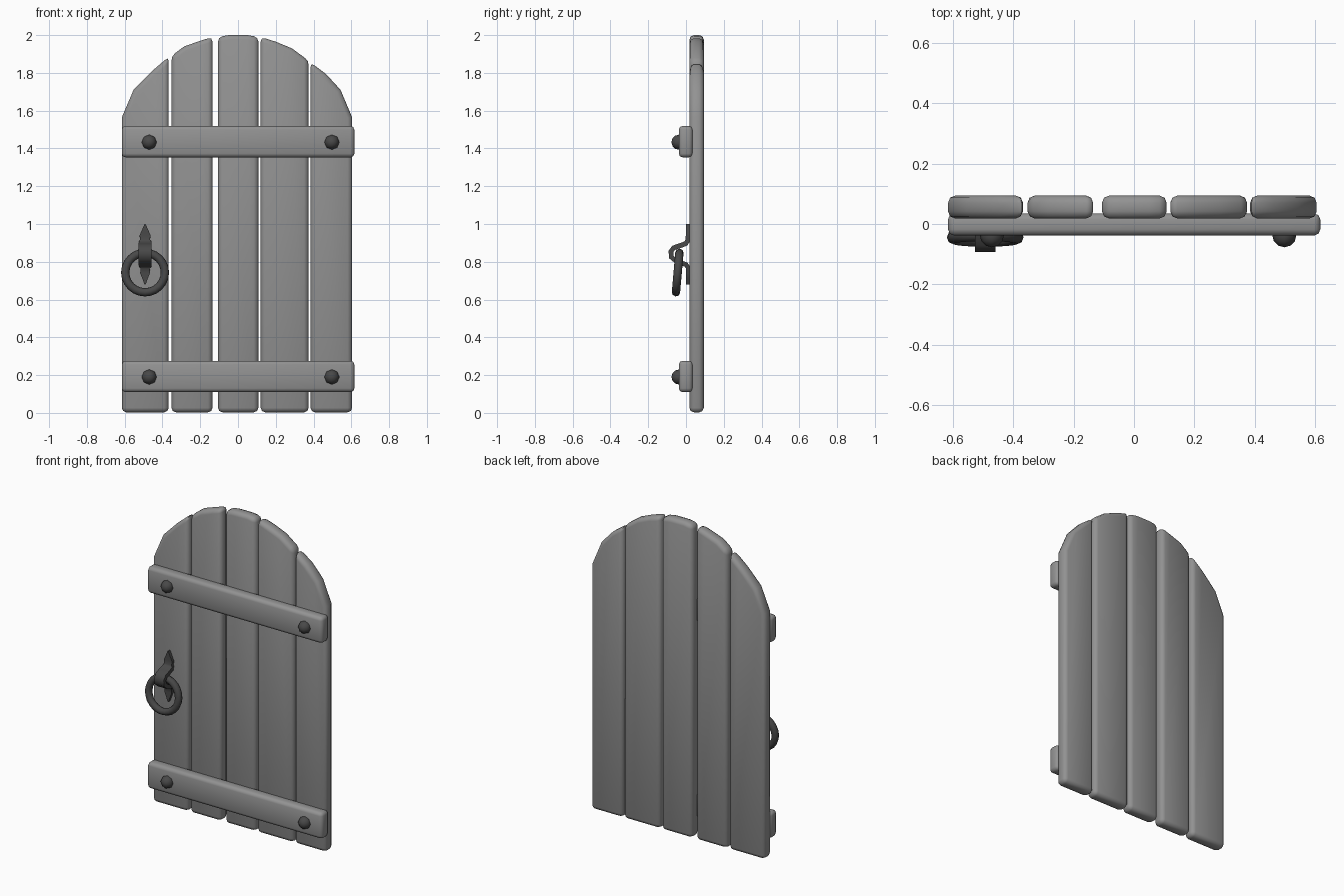
import bpy, bmesh, math
from mathutils import Vector

if "Cube" in bpy.data.objects:
    bpy.data.objects.remove(bpy.data.objects["Cube"])


def material(name, v):
    m = bpy.data.materials.new(name)
    m.diffuse_color = (v, v, v, 1)
    m.use_nodes = True
    m.node_tree.nodes["Principled BSDF"].inputs["Base Color"].default_value = m.diffuse_color
    return m


wood = material("grey_wood", 0.29)
iron = material("dark_iron", 0.065)


def finish(bm, name, angle, mat):
    bmesh.ops.recalc_face_normals(bm, faces=bm.faces)
    me = bpy.data.meshes.new(name)
    bm.to_mesh(me)
    bm.free()
    ob = bpy.data.objects.new(name, me)
    bpy.context.collection.objects.link(ob)
    me.materials.append(mat)
    bpy.ops.object.select_all(action='DESELECT')
    ob.select_set(True)
    bpy.context.view_layer.objects.active = ob
    bpy.ops.object.shade_smooth_by_angle(angle=math.radians(angle))
    return ob


def slab(name, outline, y0, y1, bevel):
    """Extrude an (x, z) outline from y0 to y1 and round its hard edges."""
    bm = bmesh.new()
    face = bm.faces.new([bm.verts.new((x, y0, z)) for x, z in outline])
    ext = bmesh.ops.extrude_face_region(bm, geom=[face])
    for v in ext["geom"]:
        if isinstance(v, bmesh.types.BMVert):
            v.co.y = y1
    bmesh.ops.recalc_face_normals(bm, faces=bm.faces)
    hard = [e for e in bm.edges if e.calc_face_angle(0) > math.radians(50)]
    bmesh.ops.bevel(bm, geom=hard, offset=bevel, segments=2, profile=0.5,
                    affect='EDGES', clamp_overlap=True)
    return finish(bm, name, 75, wood)


# Planks: left edge, right edge, points of the arched top from right to left
planks = [
    (-0.615, -0.367, [(-0.367, 1.885), (-0.455, 1.81), (-0.553, 1.71), (-0.615, 1.565)]),
    (-0.352, -0.135, [(-0.135, 1.99), (-0.20, 1.97), (-0.285, 1.94), (-0.352, 1.89)]),
    (-0.106, 0.108, [(0.108, 1.99), (0.05, 2.0), (-0.05, 2.0), (-0.106, 1.99)]),
    (0.12, 0.374, [(0.374, 1.865), (0.285, 1.93), (0.20, 1.965), (0.12, 1.99)]),
    (0.384, 0.604, [(0.604, 1.565), (0.543, 1.71), (0.465, 1.795), (0.384, 1.855)]),
]
for i, (a, b, top) in enumerate(planks):
    slab(f"plank_{i + 1}", [(a, 0.003), (b, 0.003)] + top, 0.018, 0.094, 0.024)

# Cross bars with domed bolts
for label, z in (("lower", 0.193), ("upper", 1.436)):
    slab(label + "_bar", [(-0.615, z - 0.083), (0.616, z - 0.083),
                          (0.616, z + 0.083), (-0.615, z + 0.083)], -0.038, 0.035, 0.02)
    for side, x in (("left", -0.47), ("right", 0.497)):
        bpy.ops.mesh.primitive_uv_sphere_add(segments=8, ring_count=6, radius=0.04,
                                             location=(x, -0.037, z - 0.003),
                                             rotation=(math.pi / 2, 0, 0))
        bolt = bpy.context.object
        bolt.name = f"{label}_{side}_bolt"
        bolt.data.materials.append(iron)
        bpy.ops.object.shade_smooth()

# Handle bracket: strap swept along (y, z) with a varying half width
HX, T = -0.492, 0.013
path = [(0.012, 1.0, 0.003), (0.012, 0.965, 0.018), (0.012, 0.94, 0.029),
        (0.010, 0.915, 0.026), (0.0, 0.897, 0.033), (-0.035, 0.884, 0.034),
        (-0.065, 0.874, 0.034), (-0.08, 0.855, 0.034), (-0.078, 0.825, 0.034),
        (-0.05, 0.802, 0.034), (0.0, 0.785, 0.033), (0.012, 0.768, 0.024),
        (0.012, 0.74, 0.026), (0.012, 0.71, 0.014), (0.012, 0.68, 0.003)]
bm = bmesh.new()
rings = []
for i, (y, z, w) in enumerate(path):
    p, q = path[max(i - 1, 0)], path[min(i + 1, len(path) - 1)]
    n = Vector((0, q[1] - p[1], p[0] - q[0])).normalized() * T
    c = Vector((HX, y, z))
    rings.append([bm.verts.new(c + Vector((s * w, 0, 0)) + n * t)
                  for s, t in ((-1, -1), (1, -1), (1, 1), (-1, 1))])
for a, b in zip(rings, rings[1:]):
    for k in range(4):
        bm.faces.new((a[k], a[(k + 1) % 4], b[(k + 1) % 4], b[k]))
bm.faces.new(rings[0])
bm.faces.new(rings[-1])
finish(bm, "handle_bracket", 65, iron)

# Pull ring hanging in the bracket, its lower edge leaning away from the door
bpy.ops.mesh.primitive_torus_add(major_segments=24, minor_segments=8,
                                 major_radius=0.105, minor_radius=0.022,
                                 location=(HX, -0.044, 0.743),
                                 rotation=(math.radians(85), 0, 0))
ring = bpy.context.object
ring.name = "pull_ring"
ring.data.materials.append(iron)
bpy.ops.object.shade_smooth()
